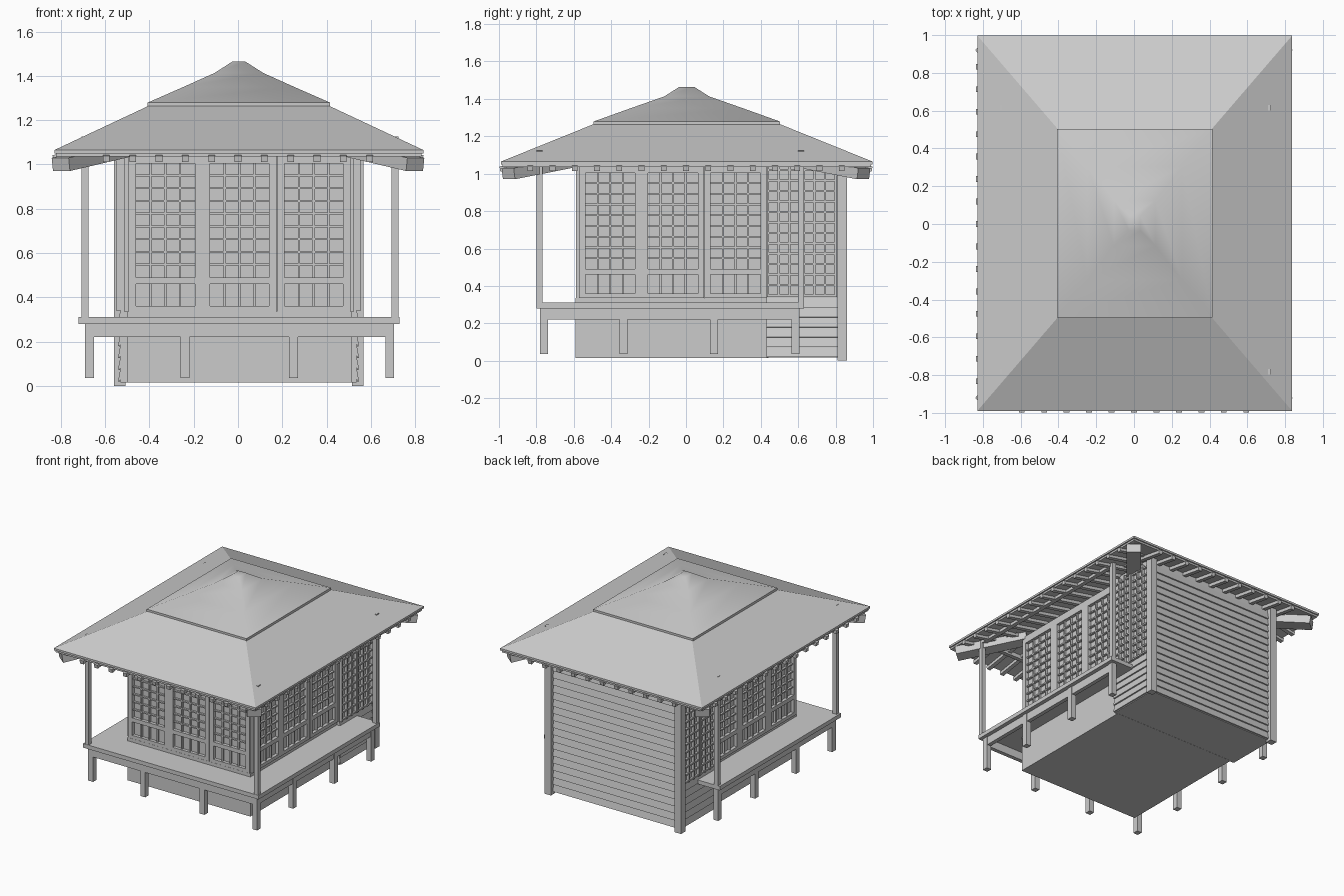
import bpy, bmesh
from math import radians, atan2
from mathutils import Matrix, Vector

cube = bpy.data.objects.get("Cube")
if cube:
    bpy.data.objects.remove(cube, do_unlink=True)

grey = bpy.data.materials.new("plain_grey")
grey.use_nodes = True
grey.diffuse_color = (0.6, 0.6, 0.6, 1)
grey.node_tree.nodes["Principled BSDF"].inputs["Base Color"].default_value = (0.6, 0.6, 0.6, 1)


def finish(name, bm):
    bmesh.ops.recalc_face_normals(bm, faces=bm.faces)
    mesh = bpy.data.meshes.new(name)
    bm.to_mesh(mesh)
    bm.free()
    mesh.materials.append(grey)
    obj = bpy.data.objects.new(name, mesh)
    bpy.context.collection.objects.link(obj)
    return obj


def box(bm, x, y, z, m=Matrix()):
    """Box from (min, max) ranges, placed by matrix m."""
    mid = Vector([(a + b) / 2 for a, b in (x, y, z)])
    size = [b - a for a, b in (x, y, z)]
    bmesh.ops.create_cube(bm, size=1, matrix=m @ Matrix.Translation(mid) @ Matrix.Diagonal((*size, 1)))


def boxes(name, items):
    bm = bmesh.new()
    for it in items:
        box(bm, *it)
    return finish(name, bm)


def around(c, w):
    return (c - w / 2, c + w / 2)


def beam(bm, a, b, w, h):
    """Sloping beam whose width stays level."""
    a, b = Vector(a), Vector(b)
    d = b - a
    m = (Matrix.Translation(a) @ Matrix.Rotation(atan2(d.y, d.x), 4, 'Z')
         @ Matrix.Rotation(-atan2(d.z, d.xy.length), 4, 'Y'))
    box(bm, (0, d.length), around(0, w), around(0, h), m)


def loft(name, rings):
    """Closed stack of rectangles (half x, half y, z)."""
    bm = bmesh.new()
    loops = [[bm.verts.new((sx * hx + 0.004, sy * hy + 0.004, z))
              for sx, sy in ((-1, -1), (1, -1), (1, 1), (-1, 1))] for hx, hy, z in rings]
    for lo, hi in zip(loops, loops[1:]):
        for i in range(4):
            j = (i + 1) % 4
            bm.faces.new((lo[i], lo[j], hi[j], hi[i]))
    bm.faces.new(loops[0][::-1])
    bm.faces.new(loops[-1])
    return finish(name, bm)


# Roof: lower skirt with soffit, eave lip, and curved upper tier
loft("lower_roof", [(0.5, 0.6, 1.11), (0.82, 0.98, 1.048), (0.833, 0.993, 1.05),
                    (0.833, 0.993, 1.065), (0.4, 0.49, 1.268)])
loft("eave_lip", [(0.5, 0.6, 1.1), (0.825, 0.985, 1.035), (0.825, 0.985, 1.052), (0.5, 0.6, 1.12)])
loft("upper_roof_edge", [(0.412, 0.498, 1.262), (0.412, 0.498, 1.28)])
tier = loft("upper_roof", [(0.412, 0.498, 1.279), (0.25, 0.3, 1.35), (0.11, 0.12, 1.413),
                           (0.03, 0.04, 1.464)])
bpy.context.view_layer.objects.active = tier
tier.select_set(True)
bpy.ops.object.shade_smooth_by_angle(angle=radians(60))
tier.select_set(False)

# Rafters along all four eaves
bm = bmesh.new()
for s in (-1, 1):
    for i in range(-5, 6):
        x = i * 0.119
        beam(bm, (x, s * 0.995, 1.025), (x, s * 0.57, 1.095), 0.03, 0.028)
    for i in range(-7, 8):
        y = i * 0.119
        beam(bm, (s * 0.835, y, 1.028), (s * 0.48, y, 1.095), 0.03, 0.028)
finish("rafters", bm)

# Heavy hip beams at the corners
bm = bmesh.new()
for sx in (-1, 1):
    for sy in (-1, 1):
        beam(bm, (sx * 0.8, sy * 0.95, 1.0), (sx * 0.48, sy * 0.57, 1.075), 0.1, 0.06)
finish("hip_beams", bm)

# Veranda deck, frame, legs and roof posts
boxes("deck", [((-0.72, 0.73), (-0.8, 0.63), (0.28, 0.31))])
frame = [((-0.68, 0.69), around(-0.765, 0.03), (0.22, 0.28))]
frame += [(around(x, 0.03), (-0.76, 0.6), (0.22, 0.28)) for x in (-0.675, 0.685)]
boxes("deck_frame", frame)
spots = [(x, -0.76) for x in (-0.67, -0.24, 0.25, 0.685)]
spots += [(x, y) for x in (-0.67, 0.685) for y in (-0.335, 0.15, 0.585)]
boxes("deck_legs", [(around(x, 0.04), around(y, 0.042), (0.035, 0.285)) for x, y in spots])
boxes("veranda_posts", [(around(x, 0.032), around(y, 0.03), (0.3, 1.125))
                        for x in (-0.69, 0.708) for y in (-0.783, 0.615)])
boxes("eave_beams", [(around(x, 0.03), (-0.8, 0.63), (1.035, 1.065)) for x in (-0.69, 0.708)]
      + [((-0.7, 0.72), around(-0.783, 0.03), (1.035, 1.065))])

# House body
boxes("house_body", [((-0.49, 0.5), (-0.565, 0.82), (0.016, 1.08))])
boxes("foundation", [((-0.5, 0.515), (-0.59, 0.44), (0.015, 0.335))])
boxes("rear_bay", [((-0.53, 0.535), (0.43, 0.825), (0.016, 1.08))])
boxes("rear_posts", [(around(x, 0.052), around(0.835, 0.05), (0, 1.06)) for x in (-0.535, 0.54)])

# Sliding doors: frame, lattice and low panel; outward is local -y
RAILS = ((0.335, 0.36), (0.46, 0.49), (1.005, 1.06))


def door(bm, m, u, w):
    half, inner = w / 2, w / 2 - 0.034
    front = (-0.024, 0.0)
    for z in RAILS:
        box(bm, around(u, w), front, z, m)
    for s in (-1, 1):
        box(bm, around(u + s * (half + inner) / 2, half - inner), front, (0.335, 1.06), m)
    bars = (-0.015, 0.0)
    for i in (-1, 0, 1):
        c = u + i * inner / 2
        box(bm, around(c, 0.01), bars, (0.49, 1.01), m)
        box(bm, around(c, 0.01), bars, (0.36, 0.46), m)
    for i in range(1, 9):
        box(bm, around(u, 2 * inner), bars, around(0.49 + i * 0.0575, 0.009), m)


turn = {"front": (0, (0.007, -0.565, 0)), "right": (90, (0.5, -0.07, 0)), "left": (-90, (-0.49, -0.07, 0))}
for side, (angle, loc) in turn.items():
    m = Matrix.Translation(loc) @ Matrix.Rotation(radians(angle), 4, 'Z')
    bm = bmesh.new()
    for i in (-1, 0, 1):
        door(bm, m, i * 0.335, 0.334)
    finish(side + "_doors", bm)

# Lapped siding boards; outward is local -y
STEP = 0.053


def siding(bm, m, half, count):
    for i in range(count):
        tilt = m @ Matrix.Translation((0, -0.008, 0.02 + i * STEP)) @ Matrix.Rotation(radians(-11), 4, 'X')
        box(bm, (-half, half), (-0.004, 0.005), (0, STEP * 0.97), tilt)


bm = bmesh.new()
siding(bm, Matrix.Translation((0.003, 0.825, 0)) @ Matrix.Rotation(radians(180), 4, 'Z'), 0.515, 19)
finish("back_siding", bm)

# Rear side bays: siding below, lattice window above
for side, angle, x in (("right", 90, 0.535), ("left", -90, -0.53)):
    m = Matrix.Translation((x, 0.62, 0)) @ Matrix.Rotation(radians(angle), 4, 'Z')
    bm = bmesh.new()
    siding(bm, m, 0.19, 6)
    finish(side + "_siding", bm)
    bm = bmesh.new()
    for c in (-0.095, 0.095):
        for k in (-1, -1 / 3, 1 / 3, 1):
            box(bm, around(c + k * 0.086, 0.012), (-0.02, 0), (0.34, 1.05), m)
        for i in range(13):
            box(bm, around(c, 0.18), (-0.016, 0), around(0.348 + i * 0.056, 0.011), m)
    finish(side + "_lattice", bm)
